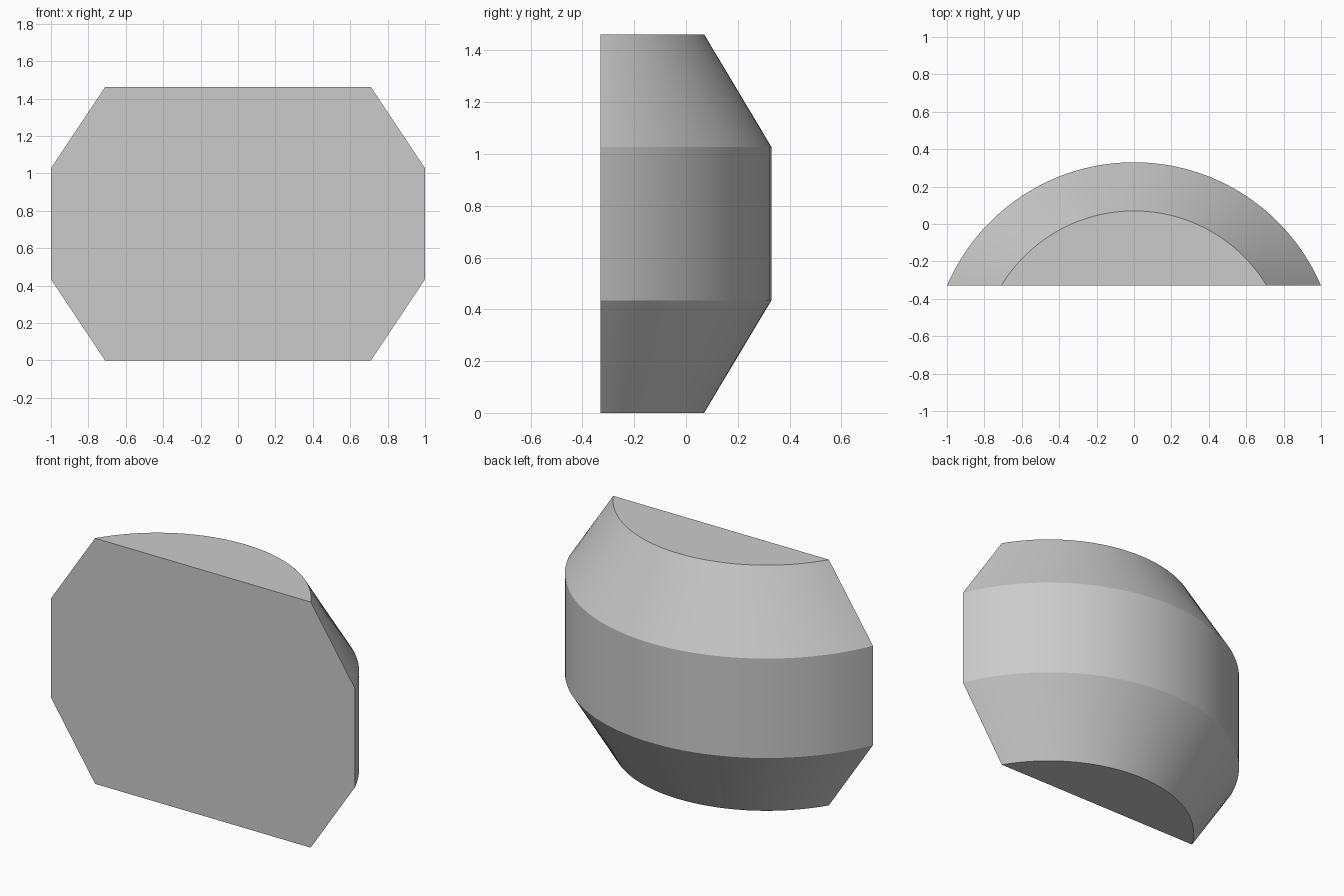
import bpy, bmesh, math

cube = bpy.data.objects.get("Cube")
if cube:
    bpy.data.objects.remove(cube, do_unlink=True)

FRONT = -0.33      # y of the flat front
SEGMENTS = 64

grey = bpy.data.materials.new("plain grey")
grey.use_nodes = True
colour = (0.6, 0.6, 0.6, 1)
grey.diffuse_color = colour
grey.node_tree.nodes["Principled BSDF"].inputs["Base Color"].default_value = colour


def arc_ring(bm, half_width, depth, z):
    """Circular arc bulging to the back, with its chord on the front plane."""
    radius = (half_width ** 2 + depth ** 2) / (2 * depth)
    centre = FRONT + depth - radius
    sweep = math.asin(half_width / radius)
    angles = [sweep * (2 * i / SEGMENTS - 1) for i in range(SEGMENTS + 1)]
    return [bm.verts.new((radius * math.sin(a), centre + radius * math.cos(a), z))
            for a in angles]


# Bowed body: lower taper, upright band and upper taper
bm = bmesh.new()
levels = [(0.71, 0.40, 0), (1, 0.66, 0.435), (1, 0.66, 1.027), (0.71, 0.40, 1.462)]
rings = [arc_ring(bm, *level) for level in levels]
for low, high in zip(rings, rings[1:]):
    for i in range(SEGMENTS):
        bm.faces.new((low[i], low[i + 1], high[i + 1], high[i]))

# Flat bottom, top and front
bm.faces.new(rings[0])
bm.faces.new(rings[-1])
bm.faces.new([r[0] for r in rings] + [r[-1] for r in reversed(rings)])
bmesh.ops.recalc_face_normals(bm, faces=bm.faces)

mesh = bpy.data.meshes.new("bowed_body")
bm.to_mesh(mesh)
bm.free()
mesh.materials.append(grey)
body = bpy.data.objects.new("bowed_body", mesh)
bpy.context.collection.objects.link(body)

# Smooth curve, crisp band edges
bpy.ops.object.select_all(action='DESELECT')
body.select_set(True)
bpy.context.view_layer.objects.active = body
bpy.ops.object.shade_smooth_by_angle(angle=math.radians(25))
